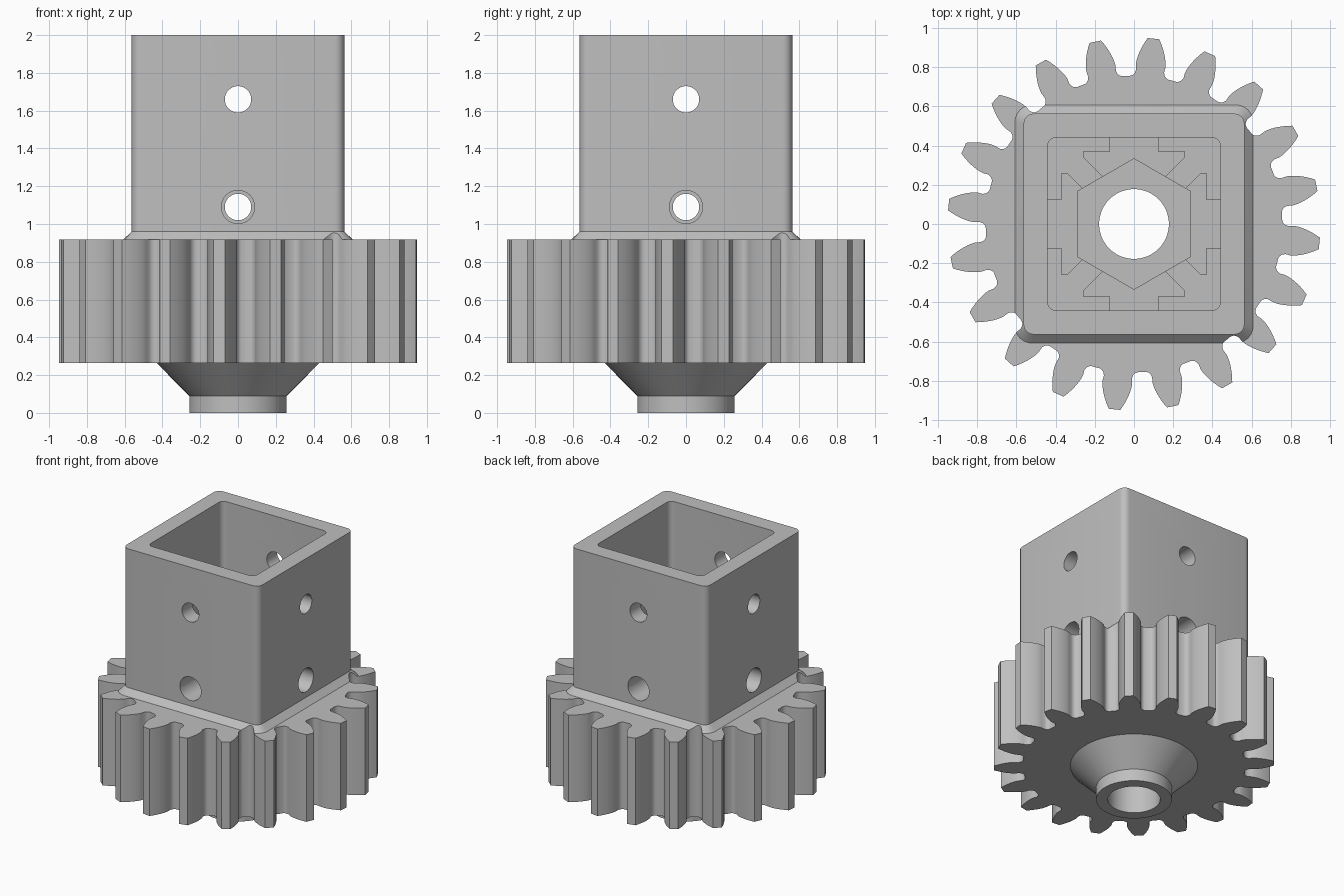
import bpy, bmesh, math
from math import sin, cos, pi, radians, sqrt, acos, tan

if "Cube" in bpy.data.objects:
    bpy.data.objects.remove(bpy.data.objects["Cube"])

mat = bpy.data.materials.new("grey_plastic")
mat.diffuse_color = (0.52, 0.52, 0.52, 1)
mat.use_nodes = True
mat.node_tree.nodes["Principled BSDF"].inputs["Base Color"].default_value = mat.diffuse_color


# ---- helpers ----
def loft(name, rings):
    """Solid from stacked outlines: list of (2D points, z)."""
    bm = bmesh.new()
    rows = [[bm.verts.new((x, y, z)) for x, y in pts] for pts, z in rings]
    n = len(rows[0])
    bm.faces.new(rows[0][::-1])
    bm.faces.new(rows[-1])
    for a, b in zip(rows, rows[1:]):
        for i in range(n):
            j = (i + 1) % n
            bm.faces.new((a[i], a[j], b[j], b[i]))
    bmesh.ops.recalc_face_normals(bm, faces=bm.faces)
    me = bpy.data.meshes.new(name)
    bm.to_mesh(me)
    bm.free()
    me.materials.append(mat)
    ob = bpy.data.objects.new(name, me)
    bpy.context.collection.objects.link(ob)
    return ob


def circle(r, n=64, start=0.0):
    return [(r * cos(start + 2 * pi * i / n), r * sin(start + 2 * pi * i / n)) for i in range(n)]


def rounded_square(h, r, seg=6):
    pts = []
    for k in range(4):
        cx, cy = [(1, 1), (-1, 1), (-1, -1), (1, -1)][k]
        for s in range(seg + 1):
            a = pi / 2 * (k + s / seg)
            pts.append((cx * (h - r) + r * cos(a), cy * (h - r) + r * sin(a)))
    return pts


def boolean(target, tool, op):
    """Apply a boolean and drop the tool."""
    m = target.modifiers.new("bool", "BOOLEAN")
    m.operation, m.object, m.solver = op, tool, "EXACT"
    bpy.context.view_layer.update()
    deps = bpy.context.evaluated_depsgraph_get()
    me = bpy.data.meshes.new_from_object(target.evaluated_get(deps))
    target.modifiers.clear()
    target.data = me
    bpy.data.objects.remove(tool)


# ---- involute gear outline ----
TEETH, TIP = 20, 0.951
MODULE = TIP / (TEETH / 2 + 1)
PITCH = MODULE * TEETH / 2
BASE = PITCH * cos(radians(20))
ROOT = PITCH - 1.25 * MODULE


def half_angle(r):
    a = acos(min(1, BASE / r))
    return pi / (2 * TEETH) + tan(radians(20)) - radians(20) - (tan(a) - a)


def gear_outline():
    gap = pi / TEETH
    half = []                                  # from gap centre up to the tip
    for r, off in ((ROOT, 0.0), (ROOT, 1.7), (ROOT + .005, 2.6), (ROOT + .015, 3.3),
                   (ROOT + .03, 3.75)):
        half.append((r, gap - radians(off)))
    for i in range(8):
        r = BASE + (TIP - BASE) * (i / 7)
        half.append((r, half_angle(r)))
    pts = []
    for t in range(TEETH):
        c = radians(84) + 2 * pi * t / TEETH
        tooth = [(r, c - a) for r, a in half] + [(r, c + a) for r, a in half[:0:-1]]
        pts += [(r * cos(a), r * sin(a)) for r, a in tooth]
    return pts


Z_GEAR, Z_TOP, Z_COLLAR = 0.265, 0.917, 0.96
outline = gear_outline()
body = loft("gear_with_socket", [(outline, Z_GEAR), (outline, Z_TOP)])

# ---- conical boss below the gear ----
boss = loft("boss", [(circle(0.258), 0), (circle(0.258), 0.09),
                     (circle(0.432), Z_GEAR), (circle(0.432), 0.4)])
boolean(body, boss, "UNION")

# ---- sloped collar, trimmed by the tooth gaps ----
collar = loft("collar", [(rounded_square(0.608, 0.09), 0.8), (rounded_square(0.608, 0.09), Z_TOP),
                         (rounded_square(0.563, 0.05), Z_COLLAR)])
boolean(collar, loft("trim", [(outline, 0.7), (outline, 1.1)]), "INTERSECT")
boolean(body, collar, "UNION")

# ---- square tube ----
tube_ring = rounded_square(0.563, 0.05)
boolean(body, loft("tube", [(tube_ring, 0.85), (tube_ring, 2.0)]), "UNION")
hollow = rounded_square(0.44, 0.04)
boolean(body, loft("hollow", [(hollow, Z_TOP), (hollow, 2.2)]), "DIFFERENCE")

# ---- slot keys on the four inner walls ----
key = [(-.125, .48), (-.125, .37), (-.26, .37), (-.26, .34), (-.12, .20),
       (.12, .20), (.26, .34), (.26, .37), (.125, .37), (.125, .48)]
for k in range(4):
    c, s = round(cos(k * pi / 2)), round(sin(k * pi / 2))
    ring = [(x * c - y * s, x * s + y * c) for x, y in key]
    boolean(body, loft("key", [(ring, 0.88), (ring, 1.26)]), "UNION")

# ---- hexagonal bolt pocket and through bore ----
hexagon = circle(0.333, 6, pi / 2)
boolean(body, loft("hex_pocket", [(hexagon, 0.65), (hexagon, 1.5)]), "DIFFERENCE")
boolean(body, loft("bore", [(circle(0.178), -0.1), (circle(0.178), 1.5)]), "DIFFERENCE")


# ---- screw holes on all four walls ----
def drill(k, z, r, start, end):
    tool = loft("drill", [(circle(r, 32), start), (circle(r, 32), end)])
    c, s = round(cos(k * pi / 2)), round(sin(k * pi / 2))
    for v in tool.data.vertices:
        x, y, d = v.co
        v.co = (d * c - x * s, d * s + x * c, z + y)
    boolean(body, tool, "DIFFERENCE")


for k in range(4):
    drill(k, 1.66, 0.07, 0.1, 0.7)
    drill(k, 1.09, 0.07, 0.1, 0.7)
    drill(k, 1.09, 0.088, 0.36, 0.7)

# ---- smooth curved faces, keep edges sharp ----
bpy.context.view_layer.objects.active = body
body.select_set(True)
bpy.ops.object.shade_smooth_by_angle(angle=radians(30))
